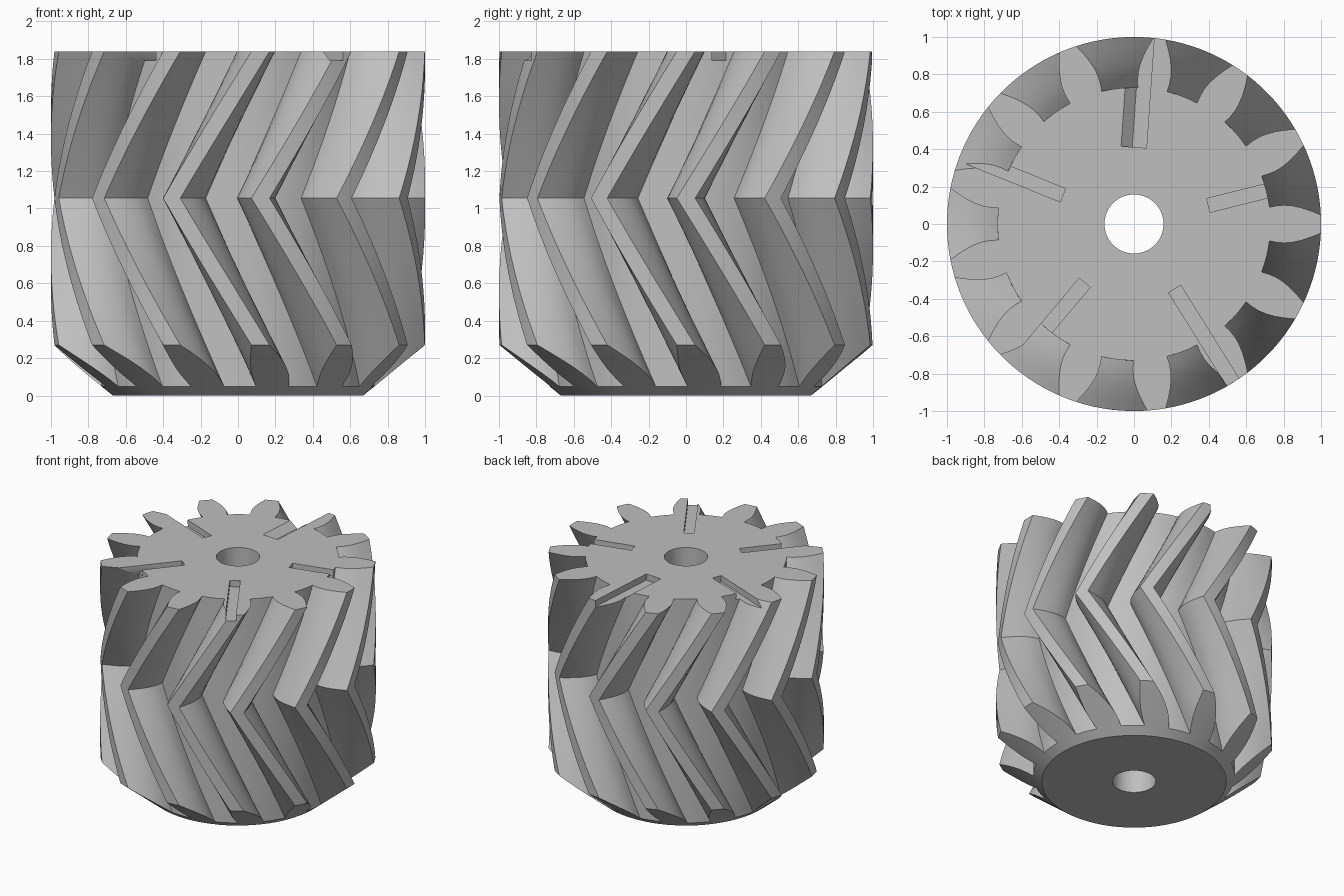
import bpy, bmesh, math
from mathutils import Matrix, Vector

if "Cube" in bpy.data.objects:
    bpy.data.objects.remove(bpy.data.objects["Cube"])

TEETH = 13
PITCH = math.tau / TEETH
TOP, MID, CHAMFER = 1.84, 1.055, 0.27
BASE_R, ROOT_R = 0.67, 0.73
STEPS = 10
# tooth flank: radius and half width
FLANK = [(ROOT_R, 0.09), (0.77, 0.098), (0.81, 0.101), (0.85, 0.098),
         (0.90, 0.087), (0.95, 0.070), (1.0, 0.049)]

steel = bpy.data.materials.new("steel grey")
steel.use_nodes = True
GREY = (0.52, 0.52, 0.52, 1)
steel.diffuse_color = GREY
steel.node_tree.nodes["Principled BSDF"].inputs["Base Color"].default_value = GREY


def cone_z(r):
    return CHAMFER * (r - BASE_R) / (1 - BASE_R)


def point(r, a, z):
    a += PITCH * abs(z - MID) / (TOP - MID)
    return Vector((r * math.cos(a), r * math.sin(a), z))


def make_object(name, bm):
    mesh = bpy.data.meshes.new(name)
    bm.to_mesh(mesh)
    bm.free()
    obj = bpy.data.objects.new(name, mesh)
    bpy.context.collection.objects.link(obj)
    mesh.materials.append(steel)
    return obj


# double-helical gear body
bm = bmesh.new()


def face(pts):
    bm.faces.new([bm.verts.new(p) for p in pts])


half = [(r, math.asin(w / r)) for r, w in FLANK]
outline = []          # perimeter columns (radius, angle)
root_ring = []        # columns on the root circle
for t in range(TEETH):
    c = t * PITCH
    left = [(r, c - a) for r, a in half]
    right = [(r, c + a) for r, a in half]
    mid = [(r, c) for r, a in half]
    gap = [(ROOT_R, c + PITCH / 2 + k * 0.04) for k in (-1, 0, 1)]
    outline += left + [mid[-1]] + right[::-1] + gap
    root_ring += [left[0], mid[0], right[0]] + gap
    # flat tooth tops and chamfered tooth undersides
    for a, b in ((left, mid), (mid, right)):
        for i in range(len(half) - 1):
            quad = (a[i], a[i + 1], b[i + 1], b[i])
            face([point(r, an, TOP) for r, an in quad])
            face([point(r, an, cone_z(r)) for r, an in quad])

# twisted tooth walls, reversing direction at mid height
for p, q in zip(outline, outline[1:] + outline[:1]):
    def column(c):
        low = cone_z(c[0])
        zs = [low + (MID - low) * k / STEPS for k in range(STEPS)]
        zs += [MID + (TOP - MID) * k / STEPS for k in range(STEPS + 1)]
        return [point(c[0], c[1], z) for z in zs]
    a, b = column(p), column(q)
    for i in range(len(a) - 1):
        face((a[i], b[i], b[i + 1], a[i + 1]))

# hub faces and the chamfer below the roots
face([point(r, a, TOP) for r, a in root_ring])
face([point(BASE_R, a, 0) for r, a in root_ring])
low = cone_z(ROOT_R)
for p, q in zip(root_ring, root_ring[1:] + root_ring[:1]):
    face((point(BASE_R, p[1], 0), point(BASE_R, q[1], 0),
          point(ROOT_R, q[1], low), point(ROOT_R, p[1], low)))
bmesh.ops.remove_doubles(bm, verts=bm.verts, dist=1e-5)
bmesh.ops.recalc_face_normals(bm, faces=bm.faces)
gear = make_object("herringbone_gear", bm)


def cut(name, bm):
    bmesh.ops.recalc_face_normals(bm, faces=bm.faces)
    cutter = make_object(name, bm)
    cutter.hide_render = True
    mod = gear.modifiers.new(name, 'BOOLEAN')
    mod.operation = 'DIFFERENCE'
    mod.solver = 'EXACT'
    mod.object = cutter
    bpy.context.view_layer.objects.active = gear
    bpy.ops.object.modifier_apply(modifier=name)
    bpy.data.objects.remove(cutter)


# central bore
bore = bmesh.new()
bmesh.ops.create_cone(bore, cap_ends=True, segments=64, radius1=0.158,
                      radius2=0.158, depth=3,
                      matrix=Matrix.Translation((0, 0, 1)))
cut("bore_cutter", bore)

# five radial slots, one with a sloped side
for k in range(5):
    slope = 0.06 if k == 1 else 0
    slot = bmesh.new()
    rise = TOP + 0.05
    section = [(-0.038, TOP - 0.05), (0.038, TOP - 0.05),
               (0.038 + 2 * slope, rise), (-0.038, rise)]
    bottom = slot.faces.new([slot.verts.new((0.41, y, z)) for y, z in section])
    grown = bmesh.ops.extrude_face_region(slot, geom=[bottom])["geom"]
    ends = [v for v in grown if isinstance(v, bmesh.types.BMVert)]
    bmesh.ops.translate(slot, verts=ends, vec=(0.7, 0, 0))
    turn = Matrix.Rotation(math.radians(14 + 72 * k), 4, 'Z')
    bmesh.ops.transform(slot, matrix=turn, verts=slot.verts)
    cut("slot_cutter", slot)

# smooth flanks, crisp edges
bpy.ops.object.select_all(action='DESELECT')
gear.select_set(True)
bpy.context.view_layer.objects.active = gear
bpy.ops.object.shade_smooth_by_angle(angle=math.radians(25))
